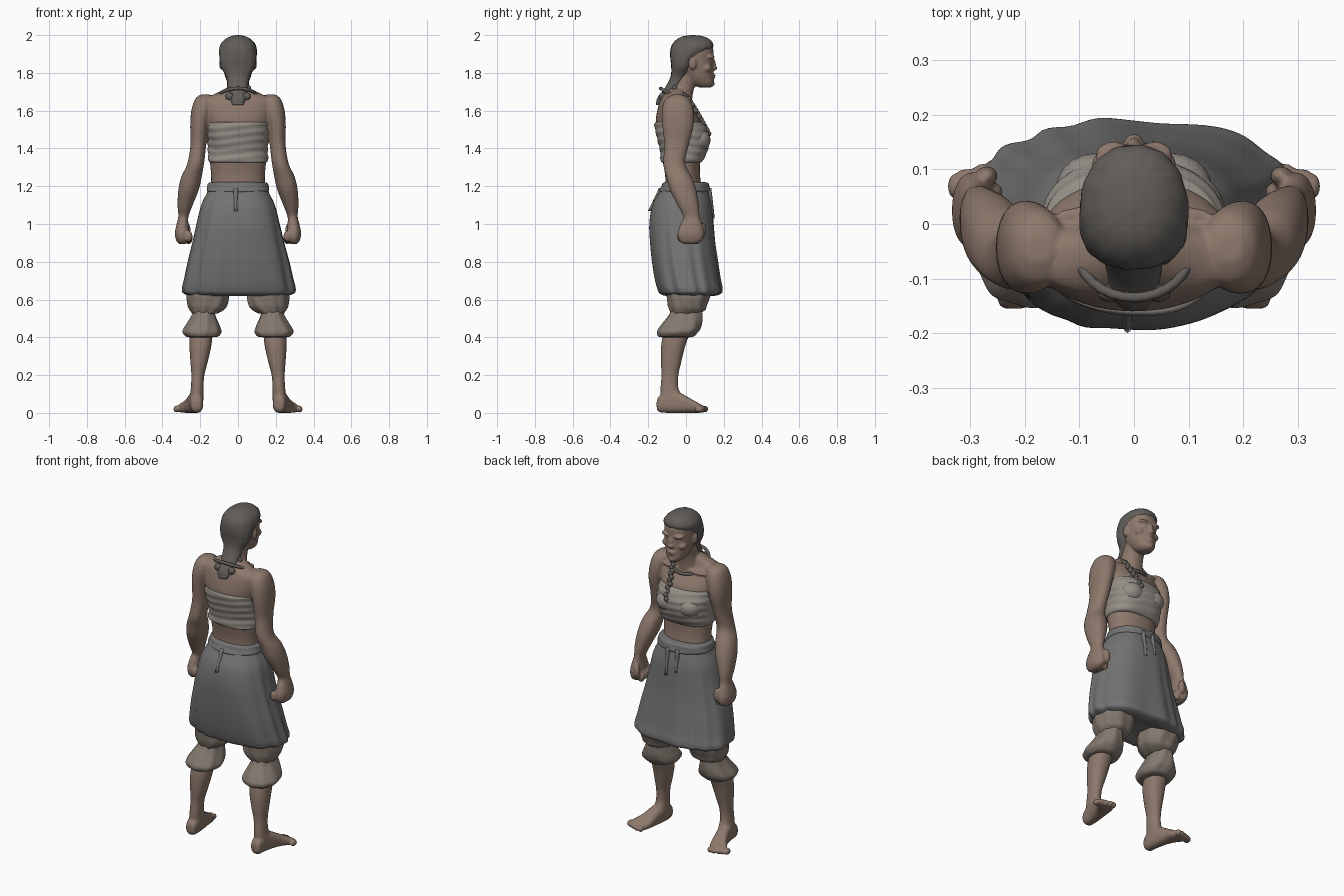
import bpy, bmesh
from math import sin, cos, pi, copysign
from mathutils import Matrix, Vector


def material(name, rgb):
    m = bpy.data.materials.new(name)
    m.diffuse_color = (*rgb, 1)
    return m


SKIN = material("skin", (0.27, 0.19, 0.15))
WRAP = material("wrap_cloth", (0.30, 0.27, 0.24))
SKIRT = material("skirt_cloth", (0.17, 0.17, 0.17))
CUFF = material("cuff_cloth", (0.23, 0.19, 0.16))
HAIR = material("hair", (0.12, 0.11, 0.10))


def finish(name, bm, mat):
    bmesh.ops.recalc_face_normals(bm, faces=bm.faces)
    me = bpy.data.meshes.new(name)
    bm.to_mesh(me)
    bm.free()
    me.materials.append(mat)
    for p in me.polygons:
        p.use_smooth = True
    ob = bpy.data.objects.new(name, me)
    bpy.context.collection.objects.link(ob)
    return ob


def loft(name, rings, mat, axis="z", s=1, n=48, steps=5, power=2.2, fold=None):
    """Rings are (position along axis, x0, x1, other0, other1), smoothly interpolated."""
    pts = [rings[0]] + rings + [rings[-1]]
    path = []
    for i in range(1, len(pts) - 2):
        for k in range(steps):
            t = k / steps
            path.append([0.5 * (2 * b + (c - a) * t + (2 * a - 5 * b + 4 * c - d) * t * t
                                + (3 * b - a - 3 * c + d) * t ** 3)
                         for a, b, c, d in zip(*pts[i - 1:i + 3])])
    path.append(rings[-1])
    bm = bmesh.new()
    loops = []
    for p, x0, x1, o0, o1 in path:
        loop = []
        for j in range(n):
            th = 2 * pi * j / n
            f = fold(th, p) if fold else 1
            cx, cy = (copysign(abs(v) ** (2 / power), v) * f for v in (cos(th), sin(th)))
            x = s * ((x0 + x1) / 2 + cx * (x1 - x0) / 2)
            o = (o0 + o1) / 2 + cy * (o1 - o0) / 2
            loop.append(bm.verts.new((x, o, p) if axis == "z" else (x, p, o)))
        loops.append(loop)
    for a, b in zip(loops, loops[1:]):
        for j in range(n):
            bm.faces.new((a[j], a[(j + 1) % n], b[(j + 1) % n], b[j]))
    bm.faces.new(loops[0])
    bm.faces.new(loops[-1])
    return finish(name, bm, mat)


def blobs(name, items, mat):
    """Ellipsoids given as (centre, radii)."""
    bm = bmesh.new()
    for c, r in items:
        bmesh.ops.create_uvsphere(bm, u_segments=20, v_segments=12, radius=1,
                                  matrix=Matrix.Translation(c) @ Matrix.Diagonal((*r, 1)))
    return finish(name, bm, mat)


body = []

# Torso, neck and head
body.append(loft("body", [
    (1.16, -.145, .145, -.11, .09), (1.25, -.142, .142, -.11, .075), (1.34, -.15, .15, -.125, .075),
    (1.45, -.158, .158, -.145, .09), (1.54, -.175, .175, -.16, .08), (1.61, -.19, .19, -.15, .04),
    (1.66, -.18, .18, -.135, .005), (1.69, -.12, .12, -.115, .0), (1.72, -.06, .06, -.09, .0)], SKIN))
body.append(loft("neck", [(1.60, -.08, .08, -.12, .03), (1.68, -.065, .065, -.10, .035),
                          (1.74, -.058, .058, -.075, .05), (1.82, -.06, .06, -.05, .08)], SKIN))
body.append(loft("head", [
    (1.722, -.025, .025, .075, .13), (1.74, -.048, .048, .03, .147), (1.78, -.068, .068, -.01, .145),
    (1.83, -.08, .08, -.05, .145), (1.88, -.087, .087, -.07, .145), (1.93, -.088, .088, -.07, .143),
    (1.97, -.07, .07, -.045, .12), (1.99, -.03, .03, .0, .08)], SKIN))
face = [((0, .143, 1.842), (.013, .016, .035)), ((0, .147, 1.826), (.02, .019, .013)),
        ((0, .138, 1.787), (.03, .019, .009)), ((0, .135, 1.774), (.026, .019, .009)),
        ((0, .128, 1.742), (.026, .024, .018))]
for s in (-1, 1):
    face += [((s * .038, .125, 1.885), (.034, .027, .012)), ((s * .05, .108, 1.825), (.028, .028, .022)),
             ((s * .088, .035, 1.85), (.012, .02, .033)),
             ((s * .075, .015, 1.635), (.07, .018, .012))]
body.append(blobs("face", face, SKIN))

for s in (-1, 1):
    # Arm down to the wrist, then the fist
    body.append(loft("arm", [
        (1.685, .15, .20, -.07, -.02), (1.66, .125, .228, -.11, .02), (1.60, .135, .247, -.127, .04),
        (1.52, .155, .253, -.125, .04), (1.42, .168, .252, -.115, .015), (1.32, .18, .268, -.12, -.005),
        (1.25, .192, .30, -.105, .03), (1.18, .208, .316, -.085, .055), (1.10, .24, .32, -.045, .068),
        (1.04, .262, .316, -.015, .072), (1.00, .262, .325, -.03, .085), (.95, .257, .334, -.045, .095),
        (.91, .265, .326, -.035, .085), (.893, .28, .31, -.01, .05)], SKIN, s=s, n=32))
    fist = [((s * .262, -.028 + i * .029, .935 - .004 * i), (.022, .018, .03)) for i in range(4)]
    fist.append(((s * .27, .088, .965), (.02, .018, .042)))
    body.append(blobs("fist", fist, SKIN))
    # Lower leg and foot
    body.append(loft("leg", [
        (.50, .135, .25, -.09, .05), (.42, .135, .255, -.12, .02), (.35, .142, .257, -.132, -.005),
        (.27, .16, .252, -.133, -.025), (.20, .178, .247, -.13, -.04), (.13, .183, .25, -.135, -.04),
        (.07, .183, .258, -.135, -.01), (.03, .19, .255, -.13, -.01)], SKIN, s=s, n=32))
    body.append(loft("foot", [
        (-.155, .20, .24, .025, .065), (-.14, .188, .25, .004, .09), (-.09, .184, .257, .0, .12),
        (-.03, .19, .27, .0, .105), (.02, .198, .29, .0, .078), (.06, .205, .32, .0, .055),
        (.085, .222, .328, .002, .042), (.10, .24, .32, .01, .03)], SKIN, "y", s=s, n=32, power=2.6))
    body.append(blobs("toes", [((s * (.235 + i * .023), .096 - .009 * max(0, i - 1), .02),
                                (.017 - .002 * (i > 0), .024, .018)) for i in range(5)], SKIN))

# Fuse the skin parts into one smooth surface
bpy.ops.object.select_all(action="DESELECT")
for ob in body:
    ob.select_set(True)
bpy.context.view_layer.objects.active = body[0]
bpy.ops.object.join()
rm = body[0].modifiers.new("fuse", "REMESH")
rm.mode, rm.voxel_size, rm.use_smooth_shade = "VOXEL", 0.006, True
sm = body[0].modifiers.new("soften", "SMOOTH")
sm.factor, sm.iterations = 0.5, 3

# Hair swept back into a tail, with a braid over one shoulder
loft("hair", [
    (1.63, -.03, .03, -.16, -.12), (1.67, -.045, .045, -.15, -.08), (1.72, -.052, .052, -.112, -.03),
    (1.78, -.062, .062, -.082, .01), (1.83, -.09, .09, -.078, .035), (1.88, -.098, .098, -.083, .07),
    (1.925, -.099, .099, -.082, .135), (1.955, -.09, .09, -.07, .143), (1.98, -.066, .066, -.045, .122),
    (1.994, -.038, .038, -.015, .09), (2.0, -.008, .008, .025, .045)], HAIR,
    fold=lambda a, z: 1 + .012 * sin(14 * a))
route = [Vector(p) for p in ((.05, -.06, 1.72), (.075, .015, 1.66), (.058, .07, 1.57), (.05, .13, 1.46))]
braid = []
for a, b in zip(route, route[1:]):
    braid += [(a.lerp(b, k / 6) + Vector((.005 * (-1) ** k, 0, 0)), (.014, .014, .016)) for k in range(6)]
blobs("braid", braid, HAIR)
blobs("hair_ties", [((s * .045, -.125, 1.675), (.022, .018, .022)) for s in (-1, 1)], HAIR)

# Neck cord
cu = bpy.data.curves.new("neck_cord", "CURVE")
cu.dimensions, cu.bevel_depth = "3D", 0.009
sp = cu.splines.new("POLY")
sp.points.add(31)
for i, p in enumerate(sp.points):
    a = 2 * pi * i / 32
    p.co = (.105 * cos(a), -.045 + .09 * sin(a), 1.668 - .05 * sin(a), 1)
sp.use_cyclic_u = True
cu.materials.append(HAIR)
bpy.context.collection.objects.link(bpy.data.objects.new("neck_cord", cu))

# Wrinkled chest wrap
loft("chest_wrap", [
    (1.325, -.148, .148, -.125, .078), (1.335, -.158, .158, -.134, .09), (1.38, -.158, .158, -.135, .112),
    (1.43, -.162, .162, -.148, .125), (1.48, -.17, .17, -.16, .123), (1.53, -.168, .168, -.167, .10),
    (1.54, -.158, .158, -.158, .088)], WRAP, n=72, steps=8, power=2.4,
    fold=lambda a, z: 1 + .012 * sin(150 * z + 2 * sin(2 * a)) + .008 * sin(5 * a + 30 * z))
blobs("bust", [((s * .072, .062, 1.445), (.072, .068, .062)) for s in (-1, 1)], WRAP)

# Full skirt-like breeches with folds growing towards the hem
loft("skirt", [
    (1.22, -.148, .148, -.115, .105), (1.17, -.162, .162, -.14, .12), (1.10, -.195, .195, -.178, .137),
    (1.0, -.22, .22, -.194, .145), (.90, -.243, .243, -.19, .153), (.80, -.268, .268, -.18, .167),
    (.71, -.287, .287, -.165, .18), (.655, -.298, .298, -.15, .19), (.63, -.285, .285, -.135, .18),
    (.62, -.23, .23, -.10, .14), (.635, -.1, .1, -.05, .08)], SKIRT, n=120, steps=6, power=2.4,
    fold=lambda a, z: 1 + (1.25 - z) * (.035 * sin(13 * a + 2 * sin(3 * a)) + .025 * sin(7 * a + 3 * z)))
loft("waistband", [
    (1.165, -.15, .15, -.13, .115), (1.175, -.166, .166, -.143, .128), (1.195, -.163, .163, -.132, .125),
    (1.215, -.157, .157, -.125, .12), (1.222, -.14, .14, -.11, .10)], SKIRT, n=64,
    fold=lambda a, z: 1 + .01 * sin(6 * a + 100 * z))
for x, z, y0, y1 in ((-.012, 1.07, -.192, -.145), (.035, 1.03, .118, .148), (-.03, 1.06, .118, .145)):
    loft("sash_tail", [(1.19, x - .012, x + .012, -.143 if y0 < 0 else .11, -.12 if y0 < 0 else .134),
                       (z, x - .01, x + .01, y0 - .008, y1 + .004)], SKIRT, n=12)

# Gathered knees and flared cuffs
for s in (-1, 1):
    loft("knee_gather", [
        (.68, .05, .26, -.11, .14), (.62, .048, .27, -.10, .13), (.57, .055, .265, -.095, .11),
        (.545, .075, .255, -.088, .10), (.525, .11, .24, -.08, .07)], CUFF, s=s, n=64,
        fold=lambda a, z: 1 + .025 * sin(9 * a + 25 * z))
    loft("leg_cuff", [
        (.555, .12, .235, -.075, .085), (.52, .12, .245, -.09, .087), (.48, .105, .267, -.12, .085),
        (.445, .092, .288, -.145, .075), (.425, .09, .292, -.152, .06), (.405, .105, .275, -.145, .04),
        (.40, .135, .255, -.125, .015)], CUFF, s=s, n=64,
        fold=lambda a, z: 1 + .022 * sin(8 * a + 20 * z))
